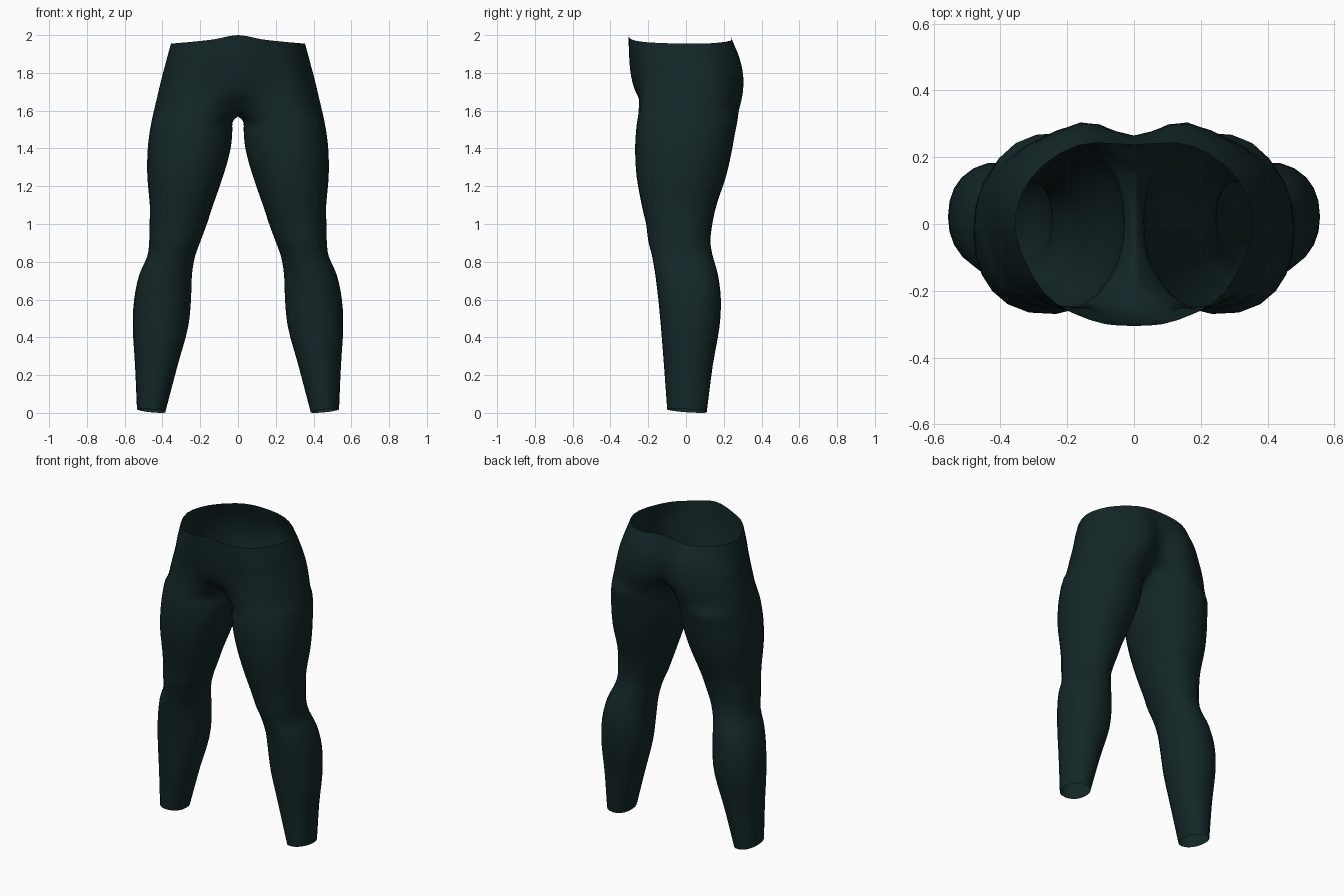
import bpy, math
from mathutils import Vector

if "Cube" in bpy.data.objects:
    bpy.data.objects.remove(bpy.data.objects["Cube"])

SUB = 3      # fine steps per control segment
ARC = 18     # columns on the outer arc (front centre to back centre)
INNER = 12   # columns on the inner thigh


def spline(pts, before=None, after=None):
    """Catmull-Rom curve through the points, SUB steps per segment."""
    p = [before or pts[0] * 2 - pts[1]] + pts + [after or pts[-1] * 2 - pts[-2]]
    out = []
    for i in range(1, len(p) - 2):
        a, b, c, d = p[i - 1:i + 3]
        for s in range(SUB):
            t = s / SUB
            out.append(0.5 * (2 * b + (c - a) * t + (2 * a - 5 * b + 4 * c - d) * t * t
                              + (3 * b - a - 3 * c + d) * t ** 3))
    out.append(pts[-1].copy())
    return out


def mirrored(v):
    return Vector((-v.x, v.y, v.z))


# Hip half sections, front centre round the side to back centre
hips = [
    [(0, -.305, 2.0), (.13, -.288, 1.977), (.27, -.205, 1.962), (.355, -.02, 1.955),
     (.31, .135, 1.957), (.17, .235, 1.97), (0, .237, 1.99)],
    [(0, -.30, 1.87), (.14, -.275, 1.87), (.29, -.21, 1.87), (.378, -.01, 1.87),
     (.33, .17, 1.87), (.16, .285, 1.87), (0, .262, 1.87)],
    [(0, -.29, 1.78), (.15, -.26, 1.78), (.31, -.207, 1.78), (.40, 0, 1.78),
     (.36, .18, 1.78), (.16, .303, 1.78), (0, .262, 1.78)],
    [(0, -.262, 1.69), (.15, -.25, 1.69), (.33, -.21, 1.69), (.423, 0, 1.69),
     (.375, .19, 1.69), (.16, .30, 1.69), (0, .235, 1.69)],
    [(0, -.20, 1.625), (.17, -.25, 1.6), (.35, -.215, 1.6), (.445, 0, 1.6),
     (.39, .19, 1.6), (.17, .28, 1.6), (0, .17, 1.63)],
]
crotch = [(0, .09, 1.585), (0, 0, 1.57), (0, -.10, 1.58)]

# Leg sections: height, inner x, outer x, front y, back y
legs = [
    (1.54, .028, .458, -.26, .272), (1.47, .031, .470, -.267, .258),
    (1.38, .043, .479, -.27, .242), (1.25, .080, .480, -.262, .212),
    (1.10, .132, .467, -.235, .162), (1.0, .165, .468, -.212, .14),
    (.91, .198, .470, -.20, .13), (.83, .227, .480, -.18, .142),
    (.73, .244, .523, -.163, .17), (.60, .249, .550, -.147, .185),
    (.45, .265, .557, -.133, .177), (.25, .320, .545, -.117, .142),
    (0.0, .385, .535, -.10, .11),
]
angles = [-145, -95, -45, 0, 45, 95, 145, 163, 180, 197, 215]


def leg_ring(z, x0, x1, y0, y1):
    """Slightly squared ellipse; the ankle hem is tilted."""
    ring = []
    for i in range(ARC + INNER):
        k, f = divmod(i, SUB)
        a = math.radians(angles[k] + (angles[k + 1] - angles[k]) * f / SUB)
        c, s = math.cos(a), math.sin(a)
        e = 2 / 2.2
        h = z if z > 0 else .008 * (1.414 + c - s)
        ring.append(Vector(((x0 + x1) / 2 + (x1 - x0) / 2 * math.copysign(abs(c) ** e, c),
                            (y0 + y1) / 2 + (y1 - y0) / 2 * math.copysign(abs(s) ** e, s), h)))
    return ring


# Control rings at full column count
rings = []
for row in hips:
    p = [Vector(v) for v in row]
    rings.append(spline(p, mirrored(p[1]), mirrored(p[-2])))
seam = [rings[-1][-1]] + [Vector(v) for v in crotch] + [rings[-1][0]]
rings[-1] = rings[-1] + spline(seam)[1:-1]
rings += [leg_ring(*row) for row in legs]

# Smooth each column downwards; inner columns start at the crotch
split = (len(hips) - 1) * SUB
verts, index = [], {}
for c in range(ARC + INNER):
    first = 0 if c <= ARC else len(hips) - 1
    col = spline([r[c] for r in rings[first:]])
    for i, v in enumerate(col):
        r = i + first * SUB
        v.x = max(v.x, 0)
        if r <= split and (c in (0, ARC) or c > ARC):
            v.x = 0
        index[r, c] = len(verts)
        verts.append(v)

faces = []
for r in range((len(rings) - 1) * SUB):
    for c in range(ARC if r < split else ARC + INNER):
        d = (c + 1) % (ARC + INNER)
        faces.append((index[r, c], index[r + 1, c], index[r + 1, d], index[r, d]))

mesh = bpy.data.meshes.new("leggings")
mesh.from_pydata(verts, [], faces)
leggings = bpy.data.objects.new("leggings", mesh)
bpy.context.collection.objects.link(leggings)

# Dark teal cloth
cloth = bpy.data.materials.new("dark teal cloth")
cloth.diffuse_color = (.007, .020, .021, 1)
cloth.use_nodes = True
cloth.node_tree.nodes["Principled BSDF"].inputs["Base Color"].default_value = cloth.diffuse_color
mesh.materials.append(cloth)
for f in mesh.polygons:
    f.use_smooth = True

# Other half
mirror = leggings.modifiers.new("mirror", 'MIRROR')
mirror.use_clip = True
mirror.merge_threshold = .0005
